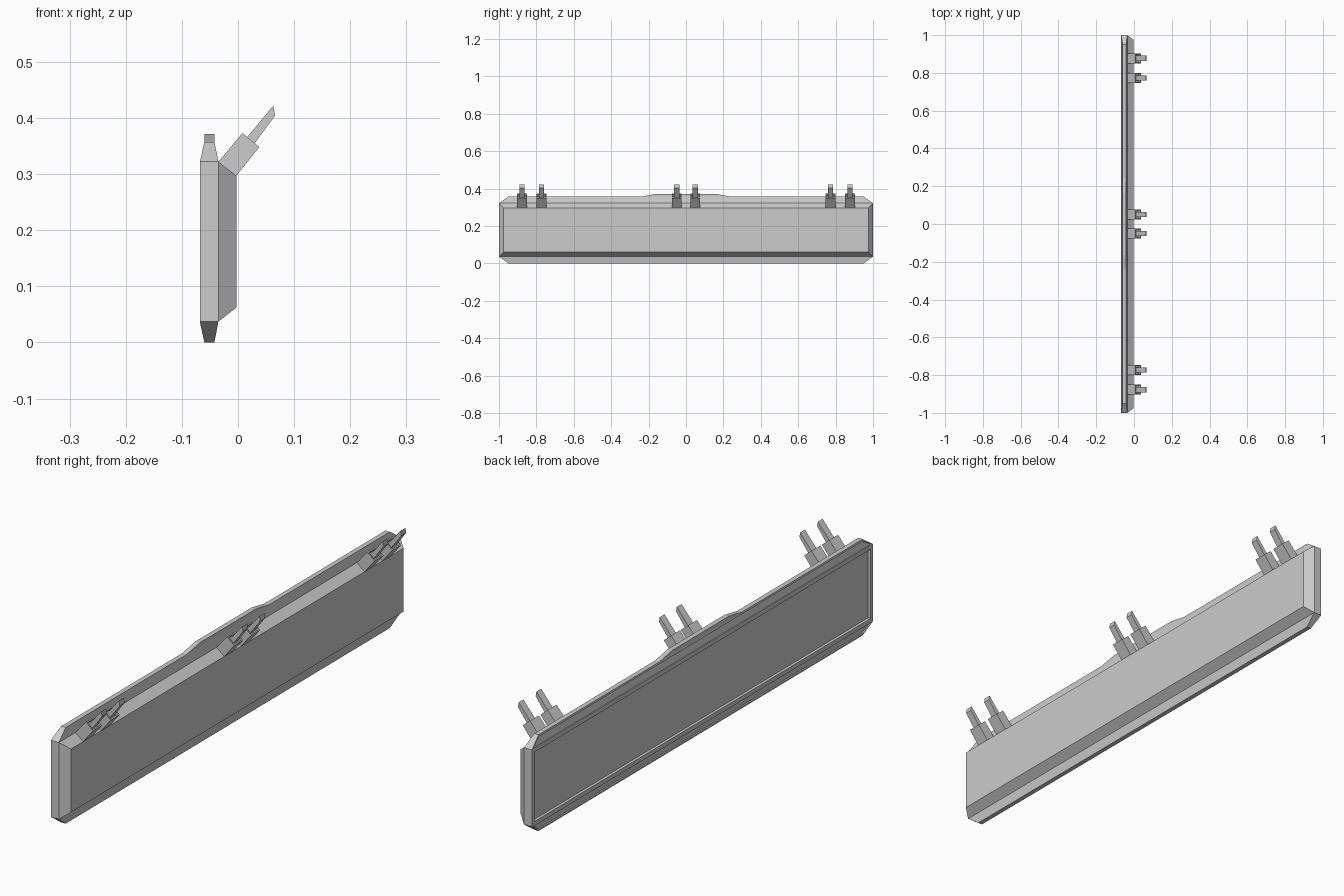
import bpy, bmesh
from mathutils import Vector

if "Cube" in bpy.data.objects:
    bpy.data.objects.remove(bpy.data.objects["Cube"])


def finish(bm, name):
    bmesh.ops.recalc_face_normals(bm, faces=bm.faces)
    mesh = bpy.data.meshes.new(name)
    bm.to_mesh(mesh)
    bm.free()
    obj = bpy.data.objects.new(name, mesh)
    bpy.context.collection.objects.link(obj)
    return obj


def loft(rings):
    """Closed solid through a list of matching vertex rings."""
    bm = bmesh.new()
    loops = [[bm.verts.new(p) for p in r] for r in rings]
    n = len(loops[0])
    for a, b in zip(loops, loops[1:]):
        for i in range(n):
            j = (i + 1) % n
            bm.faces.new((a[i], a[j], b[j], b[i]))
    bm.faces.new(loops[0][::-1])
    bm.faces.new(loops[-1])
    bmesh.ops.recalc_face_normals(bm, faces=bm.faces)
    return bm


def ring_z(x0, x1, y, z):
    return [(x0, -y, z), (x1, -y, z), (x1, y, z), (x0, y, z)]


def ring_x(x, y, z0, z1):
    return [(x, -y, z0), (x, y, z0), (x, y, z1), (x, -y, z1)]


# Frame: upright slab with tapered top and bottom, recessed panels on the back
bm = loft([ring_z(-.06, -.042, .95, 0), ring_z(-.068, -.035, 1, .037),
           ring_z(-.068, -.035, 1, .322), ring_z(-.06, -.042, .95, .357)])
bm.normal_update()
back = [f for f in bm.faces if f.normal.x < -.8]
main = [f for f in back if f.normal.x < -.999]
tapers = [f for f in back if f not in main]
bmesh.ops.inset_individual(bm, faces=main, thickness=.02)
bmesh.ops.inset_individual(bm, faces=main, thickness=.0005, depth=-.01)
bmesh.ops.inset_individual(bm, faces=tapers, thickness=.007)
bmesh.ops.inset_individual(bm, faces=tapers, thickness=.0005, depth=-.004)
finish(bm, "frame")

# Low raised hump in the middle of the top edge
hump = [(-.24, .357), (-.165, .371), (.165, .371), (.24, .357)]
finish(loft([[(x, y, z) for y, z in hump] for x in (-.06, -.042)]), "top_hump")

# Bevelled front board
finish(loft([ring_x(-.035, 1, .037, .322), ring_x(-.003, .975, .062, .297)]),
       "front_board")


def prism(name, profile, y, width):
    """Sloping bar from an x-z profile whose edge 2-3 is the far end."""
    bm = loft([[(x, y + s * width / 2, z) for x, z in profile] for s in (-1, 1)])
    return bm


# Pairs of angled sockets with pegs
socket = [(-.035, .322), (-.003, .297), (.038, .348), (.008, .373)]
peg = [(.004, .351), (.018, .339), (.066, .404), (.063, .422)]
axis = Vector((.62, 0, .78))
for i, y in enumerate((-.877, -.773, -.05, .05, .773, .877), 1):
    bm = prism("socket", socket, y, .052)
    bm.normal_update()
    end = [max(bm.faces, key=lambda f: f.normal.dot(axis))]
    bmesh.ops.inset_individual(bm, faces=end, thickness=.006)
    bmesh.ops.inset_individual(bm, faces=end, thickness=.0005, depth=-.015)
    finish(bm, f"socket_{i}")
    finish(prism("peg", peg, y, .028), f"peg_{i}")
